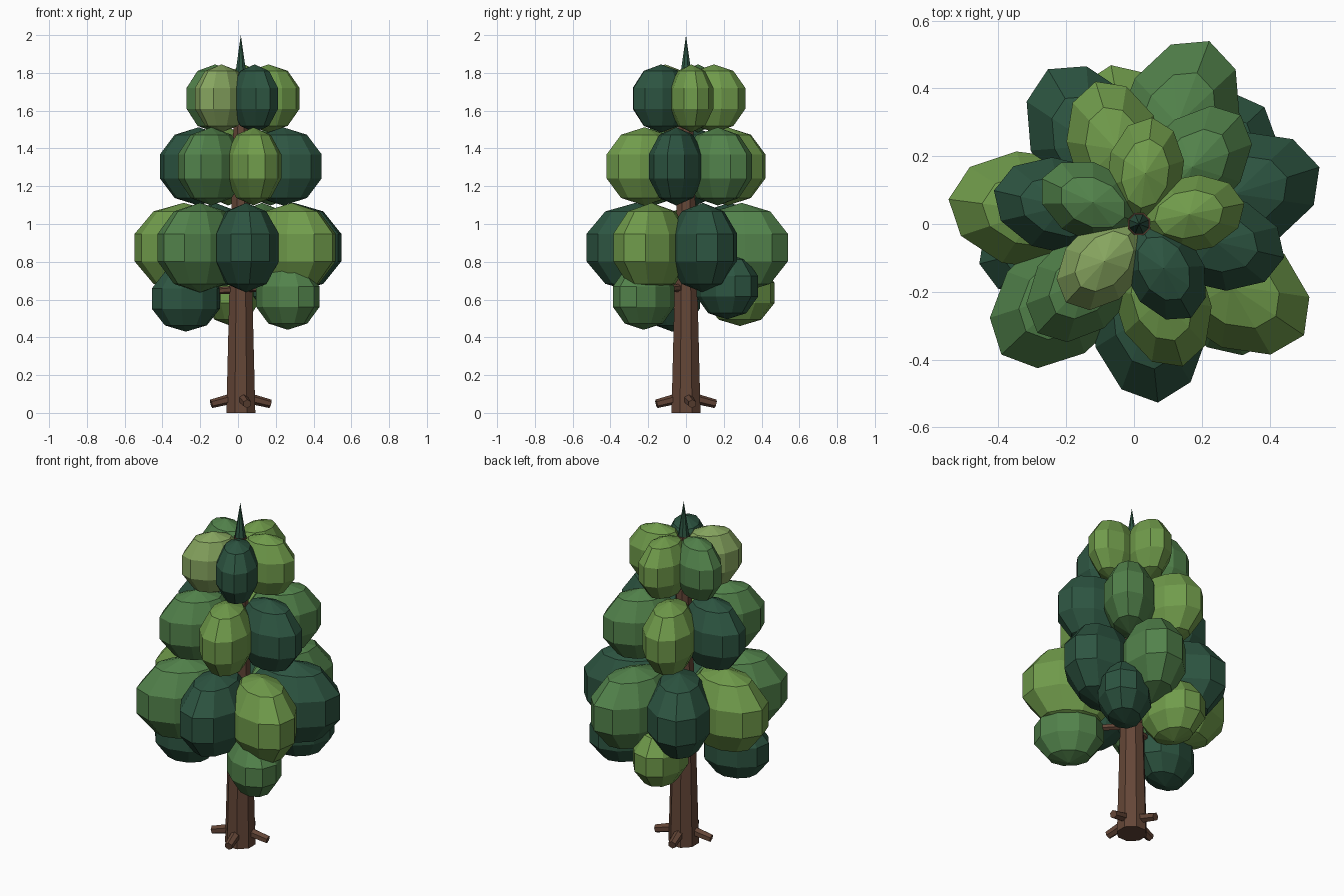
import bpy, bmesh, math
from mathutils import Vector, Matrix

if "Cube" in bpy.data.objects:
    bpy.data.objects.remove(bpy.data.objects["Cube"])

CX = 0.015  # trunk axis


def material(name, rgb):
    m = bpy.data.materials.new(name)
    m.diffuse_color = (*rgb, 1)
    m.use_nodes = True
    m.node_tree.nodes["Principled BSDF"].inputs["Base Color"].default_value = m.diffuse_color
    return m


DARK = material("dark_green", (0.026, 0.09, 0.053))
MID = material("mid_green", (0.084, 0.223, 0.07))
OLIVE = material("olive_green", (0.162, 0.328, 0.07))
LIGHT = material("light_green", (0.24, 0.376, 0.115))
BARK = material("bark", (0.127, 0.061, 0.038))


def finish(name, bm, mat):
    bmesh.ops.recalc_face_normals(bm, faces=bm.faces[:])
    me = bpy.data.meshes.new(name)
    bm.to_mesh(me)
    bm.free()
    me.materials.append(mat)
    ob = bpy.data.objects.new(name, me)
    bpy.context.collection.objects.link(ob)
    return ob


def limb(name, p0, p1, r0, r1, sides, mat, turn=0.0):
    """Tapered prism from p0 to p1."""
    p0, p1 = Vector(p0), Vector(p1)
    d = p1 - p0
    rot = d.to_track_quat('Z', 'Y').to_matrix().to_4x4()
    m = Matrix.Translation((p0 + p1) / 2) @ rot @ Matrix.Rotation(turn, 4, 'Z')
    bm = bmesh.new()
    bmesh.ops.create_cone(bm, cap_ends=True, segments=sides, radius1=r0,
                          radius2=r1, depth=d.length, matrix=m)
    return finish(name, bm, mat)


def clump(name, angle, dist, z, a, b, c, mat, segs=10, bands=5):
    """Faceted ellipsoid; long axis a points away from the trunk."""
    bm = bmesh.new()
    top, bottom = bm.verts.new((0, 0, c)), bm.verts.new((0, 0, -c))
    rings = []
    for i in range(1, bands):
        t = math.pi * i / bands
        rings.append([bm.verts.new((a * math.sin(t) * math.cos(u),
                                    b * math.sin(t) * math.sin(u),
                                    c * math.cos(t)))
                      for u in (math.tau * k / segs for k in range(segs))])
    for k in range(segs):
        n = (k + 1) % segs
        bm.faces.new((top, rings[0][k], rings[0][n]))
        bm.faces.new((bottom, rings[-1][n], rings[-1][k]))
        for r, s in zip(rings, rings[1:]):
            bm.faces.new((r[k], s[k], s[n], r[n]))
    ob = finish(name, bm, mat)
    t = math.radians(angle)
    ob.location = (CX + dist * math.cos(t), dist * math.sin(t), z)
    ob.rotation_euler.z = t
    return ob


# trunk and top spire
limb("trunk", (CX, 0, 0), (CX, 0, 1.8), 0.083, 0.035, 8, BARK, math.pi / 8)
limb("top_spire", (CX, 0, 1.76), (CX, 0, 2.0), 0.037, 0.0, 8, DARK, math.pi / 8)

# four roots
for i in range(4):
    t = math.radians(12 + 90 * i)
    c, s = math.cos(t), math.sin(t)
    limb(f"root_{i+1}", (CX + 0.04 * c, 0.04 * s, 0.078),
         (CX + 0.16 * c, 0.16 * s, 0.048), 0.028, 0.023, 6, BARK)

# low hanging clumps on short branches: angle, distance, height, colour
low = [(194, 0.30, 0.605, DARK), (-42, 0.335, 0.615, MID),
       (100, 0.29, 0.635, OLIVE), (43, 0.32, 0.67, DARK)]
for i, (ang, dist, z, mat) in enumerate(low):
    clump(f"low_clump_{i+1}", ang, dist, z, 0.195, 0.15, 0.175, mat)
    t = math.radians(ang)
    limb(f"branch_{i+1}", (CX, 0, z + 0.05),
         (CX + dist * math.cos(t), dist * math.sin(t), z + 0.03), 0.022, 0.014, 6, BARK)

# lower tier of seven, tip distances measured per clump
lower = [(-84, 0.53, DARK), (-34, 0.587, OLIVE), (17.5, 0.558, DARK),
         (69, 0.578, MID), (120.5, 0.53, DARK), (172.6, 0.567, OLIVE),
         (223.5, 0.56, MID)]
for i, (ang, tip, mat) in enumerate(lower):
    clump(f"lower_clump_{i+1}", ang, tip - 0.262, 0.875, 0.275, 0.183, 0.237, mat)

# middle tier of six
for i, mat in enumerate((MID, OLIVE, DARK, MID, OLIVE, DARK)):
    clump(f"middle_clump_{i+1}", 47 + 60 * i, 0.23, 1.305, 0.22, 0.148, 0.207, mat)

# upper tier of five
for i, mat in enumerate((OLIVE, OLIVE, MID, LIGHT, DARK)):
    clump(f"upper_clump_{i+1}", 11 + 72 * i, 0.15, 1.665, 0.175, 0.12, 0.18, mat)
